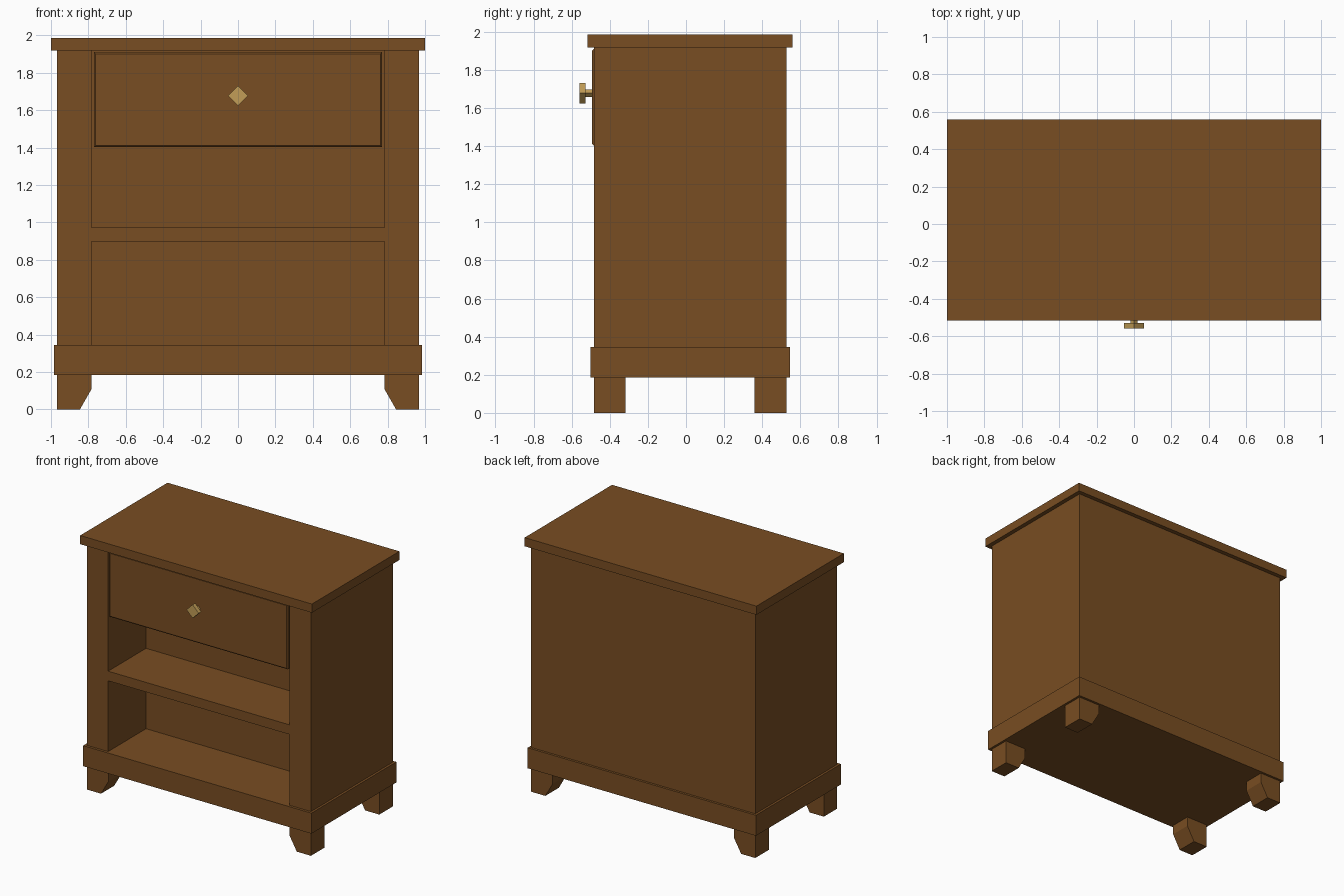
import bpy, bmesh, math
from mathutils import Matrix

if "Cube" in bpy.data.objects:
    bpy.data.objects.remove(bpy.data.objects["Cube"])


def material(name, rgb):
    m = bpy.data.materials.new(name)
    m.diffuse_color = (*rgb, 1)
    m.use_nodes = True
    m.node_tree.nodes["Principled BSDF"].inputs["Base Color"].default_value = m.diffuse_color
    return m


wood = material("brown wood", (0.19, 0.075, 0.016))
brass = material("brass", (0.54, 0.34, 0.095))


def finish(name, bm, mat):
    bmesh.ops.recalc_face_normals(bm, faces=bm.faces)
    me = bpy.data.meshes.new(name)
    bm.to_mesh(me)
    bm.free()
    me.materials.append(mat)
    ob = bpy.data.objects.new(name, me)
    bpy.context.collection.objects.link(ob)
    return ob


def box(name, x, y, z, mat=wood):
    """Box from (min, max) ranges on each axis."""
    bm = bmesh.new()
    bmesh.ops.create_cube(bm, size=1)
    for v in bm.verts:
        v.co = [r[0] if c < 0 else r[1] for r, c in zip((x, y, z), v.co)]
    return finish(name, bm, mat)


def leg(name, side, y0, y1):
    """Foot with a sloped inner side, extruded along y."""
    pts = [(0.967, 0), (0.967, 0.19), (0.782, 0.19), (0.782, 0.11), (0.845, 0)]
    bm = bmesh.new()
    f = bm.faces.new([bm.verts.new((side * px, y0, pz)) for px, pz in pts])
    ext = bmesh.ops.extrude_face_region(bm, geom=[f])["geom"]
    bmesh.ops.translate(bm, vec=(0, y1 - y0, 0),
                        verts=[v for v in ext if isinstance(v, bmesh.types.BMVert)])
    return finish(name, bm, wood)


def diamond(name, r, y0, y1, z):
    """Four-sided prism along y, standing on a corner."""
    bm = bmesh.new()
    bmesh.ops.create_cone(bm, cap_ends=True, segments=4, radius1=r, radius2=r, depth=y1 - y0,
                          matrix=Matrix.Translation((0, (y0 + y1) / 2, z))
                          @ Matrix.Rotation(math.pi / 2, 4, 'X'))
    # make sure a corner points straight up
    if max(v.co.z for v in bm.verts) - z < r * 0.9:
        bmesh.ops.rotate(bm, cent=(0, 0, z), verts=bm.verts,
                         matrix=Matrix.Rotation(math.pi / 4, 3, 'Y'))
    return finish(name, bm, brass)


# cabinet body with two recesses cut from the front
body = box("cabinet_body", (-0.967, 0.967), (-0.482, 0.527), (0.345, 1.918))
for z in ((0.2, 0.897), (0.972, 2.1)):
    cutter = box("recess_cutter", (-0.783, 0.783), (-0.7, -0.015), z)
    cutter.hide_render = True
    mod = body.modifiers.new("recess", 'BOOLEAN')
    mod.operation = 'DIFFERENCE'
    mod.solver = 'EXACT'
    mod.object = cutter
    bpy.context.view_layer.objects.active = body
    bpy.ops.object.modifier_apply(modifier=mod.name)
    bpy.data.objects.remove(cutter)

# top board and base moulding
box("top_board", (-1, 1), (-0.517, 0.56), (1.918, 1.986))
box("base_moulding", (-0.985, 0.985), (-0.502, 0.545), (0.185, 0.345))

# drawer with bevelled front edges
drawer = box("drawer", (-0.77, 0.77), (-0.492, -0.03), (1.402, 1.91))
bm = bmesh.new()
bm.from_mesh(drawer.data)
front = [e for e in bm.edges if all(v.co.y < -0.4 for v in e.verts)]
bmesh.ops.bevel(bm, geom=front, offset=0.009, segments=1, affect='EDGES')
bm.to_mesh(drawer.data)
bm.free()

# knob
diamond("knob_stem", 0.02, -0.53, -0.485, 1.677)
diamond("knob", 0.053, -0.56, -0.528, 1.677)

# legs
for side, sn in ((-1, "left"), (1, "right")):
    leg("front_leg_" + sn, side, -0.482, -0.318)
    leg("back_leg_" + sn, side, 0.36, 0.527)
